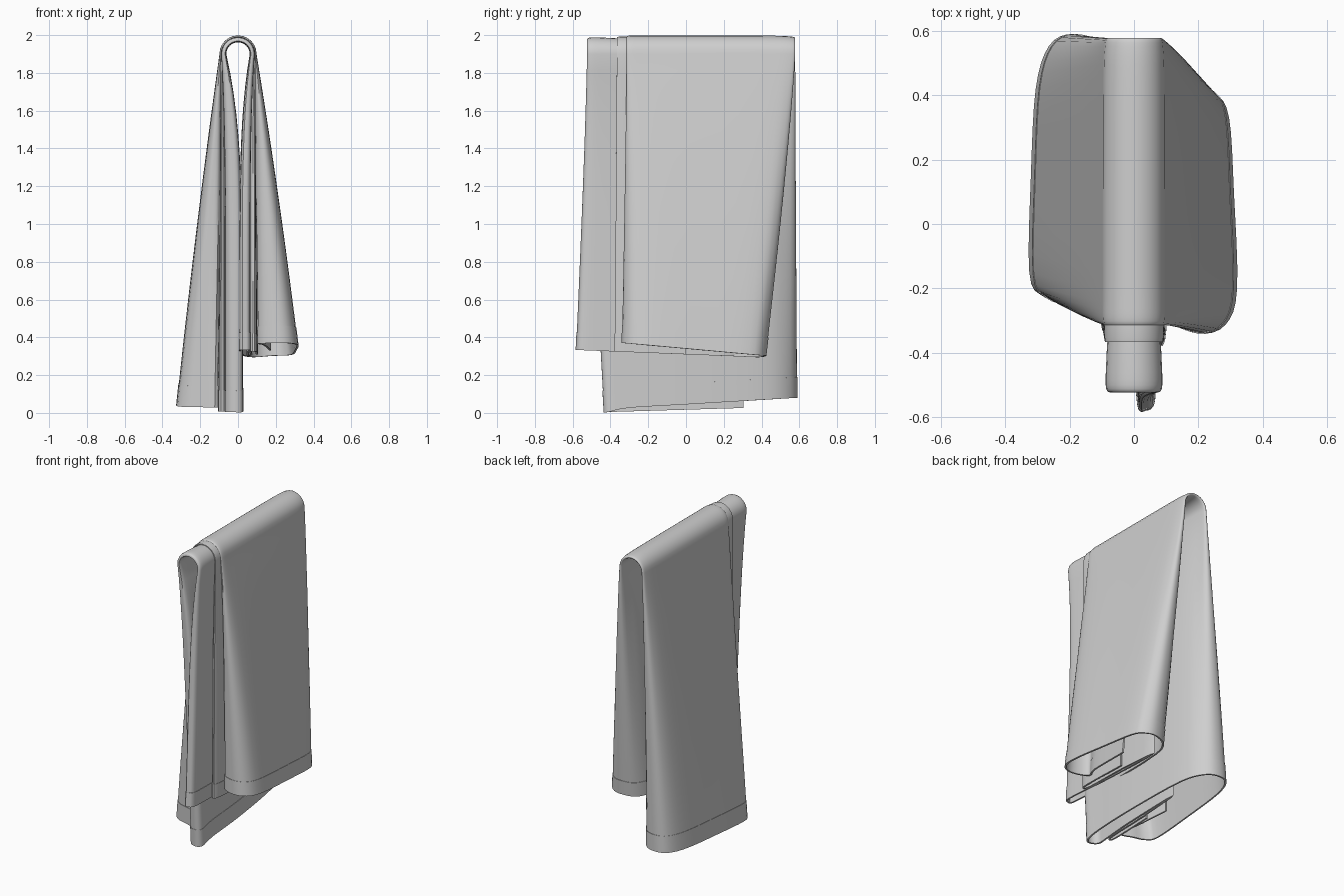
import bpy, math
from mathutils import Vector

old = bpy.data.objects.get("Cube")
if old:
    bpy.data.objects.remove(old)

cloth_mat = bpy.data.materials.new("soft_grey_cloth")
cloth_mat.use_nodes = True
grey = (0.62, 0.62, 0.62, 1)
cloth_mat.diffuse_color = grey
cloth_mat.node_tree.nodes["Principled BSDF"].inputs["Base Color"].default_value = grey

# Fold line of the cloth seen from above: tucked edge, wide outer layer,
# innermost layer, front flap, then the short fold tucked behind the flap.
# Over the rail: (radius of the bend, y)
rail = [(.086, .2), (.087, -.1), (.088, -.27), (.09, -.31), (.095, -.29),
        (.095, -.2), (.095, .1), (.094, .45), (.09, .55), (.083, .575),
        (.074, .55), (.068, .4), (.066, 0), (.065, -.35), (.067, -.5),
        (.075, -.52), (.085, -.5), (.082, -.4), (.073, -.2), (.075, .3),
        (.079, 0), (.08, -.3), (.086, -.36), (.089, -.32), (.084, 0)]
# Bottom of the short side: (distance out, y)
short_end = [(.17, .1), (.14, -.2), (.11, -.29), (.2, -.335), (.28, -.31),
             (.315, -.2), (.305, .1), (.29, .33), (.25, .4), (.18, .42),
             (.09, .38), (.04, .25), (.015, -.1), (.01, -.4), (.015, -.56),
             (.035, -.575), (.06, -.55), (.06, -.42), (.05, -.15), (.055, .25),
             (.07, 0), (.065, -.3), (.075, -.37), (.095, -.33), (.1, 0)]
# Bottom of the long side
long_end = [(.17, .1), (.14, -.1), (.11, -.26), (.2, -.245), (.28, -.22),
            (.32, -.15), (.315, .15), (.3, .42), (.26, .55), (.19, .585),
            (.1, .55), (.03, .4), (-.01, 0), (-.02, -.3), (-.02, -.41),
            (.02, -.43), (.06, -.4), (.06, -.33), (.05, -.1), (.055, .3),
            (.07, 0), (.07, -.27), (.085, -.33), (.1, -.28), (.1, 0)]
# Last control point of the layers that share the outer hem line
OUTER_LAST = {1: 9, -1: 13}
RAIL_Z = 1.9


def smooth(points, steps=4):
    """Run a smooth curve through the control points."""
    pts = [Vector(p) for p in points]
    pts = [pts[0] * 2 - pts[1]] + pts + [pts[-1] * 2 - pts[-2]]
    out = []
    for i in range(1, len(pts) - 2):
        a, b, c, d = pts[i - 1:i + 3]
        for k in range(steps):
            t = k / steps
            out.append(b + (c - a) * t / 2 + (a * 2 - b * 5 + c * 4 - d) * t**2 / 2
                       + (b * 3 - a - c * 3 + d) * t**3 / 2)
    return out + [pts[-2]]


def bottom_height(side, outer, y):
    if side > 0:
        return .34 - .09 * y if outer else .31 - .04 * y
    return .045 + .06 * y if outer else .017 + .03 * y


# Third value of each end point is its height above the floor
def with_height(points, side):
    return [(x, y, bottom_height(side, i <= OUTER_LAST[side], y))
            for i, (x, y) in enumerate(points)]


rail_line = smooth(rail)
end_lines = {1: smooth(with_height(short_end, 1)),
             -1: smooth(with_height(long_end, -1))}


def leg_row(side, t):
    """One row across a hanging side; t is 0 at the rail and 1 at the hem."""
    row = []
    for top, end in zip(rail_line, end_lines[side]):
        # Outer layers flare almost straight, inner ones close up quickly
        spread = t * (1.15 - .15 * t) if end.x > top.x else 1 - (1 - t)**5
        x = top.x + (end.x - top.x) * spread
        y = top.y + (end.y - top.y) * t**1.2
        row.append((side * x, y, RAIL_Z + (end.z - RAIL_Z) * t))
    return row


def arch_row(angle):
    return [(p.x * math.cos(angle), p.y, RAIL_Z + p.x * math.sin(angle))
            for p in rail_line]


def make_sheet(name, rows, thickness):
    n = len(rows[0])
    faces = [(r * n + c, r * n + c + 1, (r + 1) * n + c + 1, (r + 1) * n + c)
             for r in range(len(rows) - 1) for c in range(n - 1)]
    mesh = bpy.data.meshes.new(name)
    mesh.from_pydata([v for row in rows for v in row], [], faces)
    mesh.materials.append(cloth_mat)
    obj = bpy.data.objects.new(name, mesh)
    bpy.context.collection.objects.link(obj)
    solid = obj.modifiers.new("Thickness", 'SOLIDIFY')
    solid.thickness = thickness
    solid.offset = 0
    bpy.ops.object.select_all(action='DESELECT')
    obj.select_set(True)
    bpy.context.view_layer.objects.active = obj
    bpy.ops.object.modifier_apply(modifier=solid.name)
    bpy.ops.object.shade_smooth_by_angle(angle=math.radians(40))


# Folded cloth: up the short side, over the rail, down the long side
LEG, ARCH = 18, 12
rows = [leg_row(1, 1 - i / LEG) for i in range(LEG)]
rows += [arch_row(math.pi * i / ARCH) for i in range(ARCH + 1)]
rows += [leg_row(-1, (i + 1) / LEG) for i in range(LEG)]
make_sheet("folded_towel", rows, .006)

# Thicker hems along both bottom edges
for name, side in (("short_side_hem", 1), ("long_side_hem", -1)):
    make_sheet(name, [leg_row(side, t) for t in (1, .97, .94)], .011)
